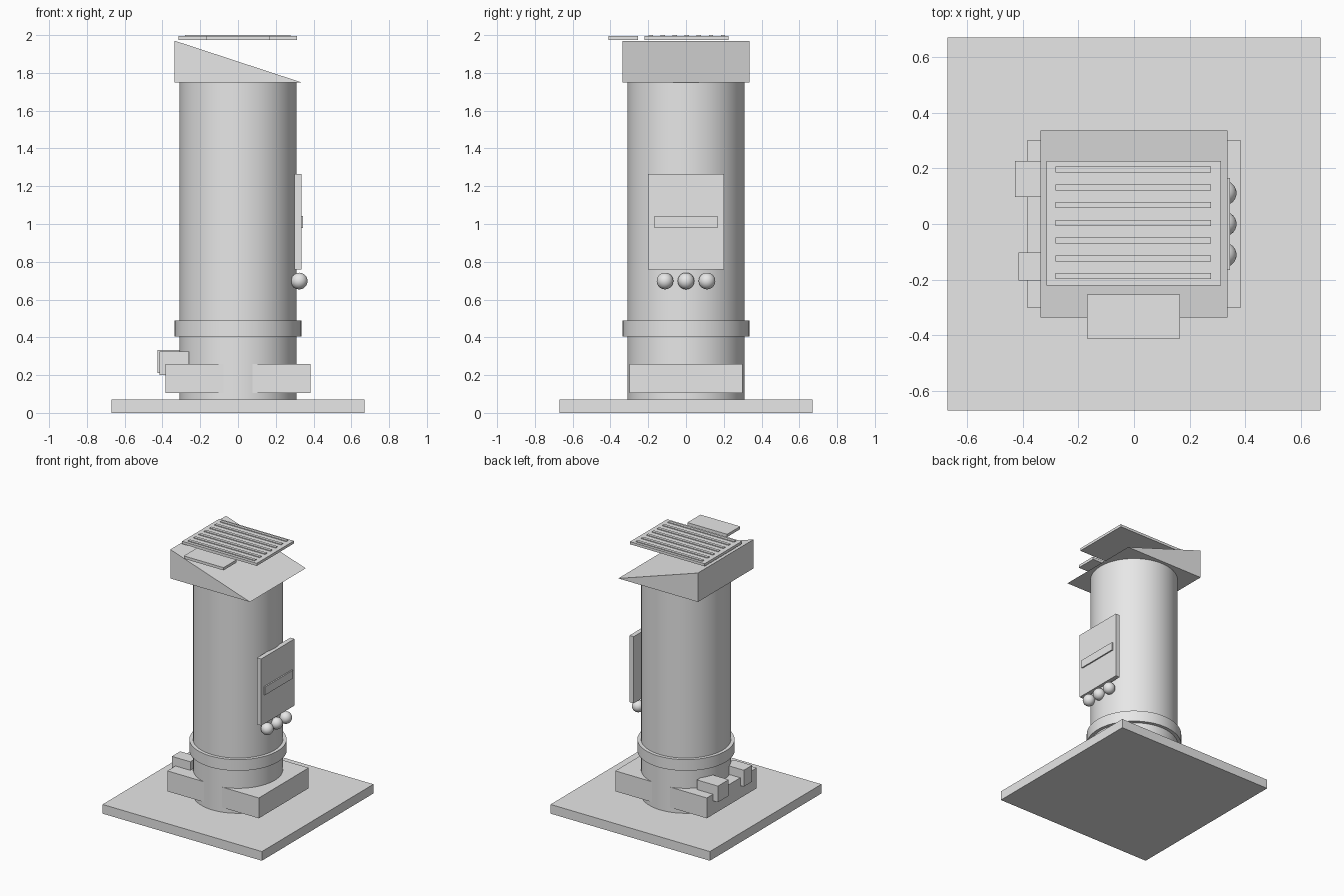
import bpy
import bmesh

default_cube = bpy.data.objects.get("Cube")
if default_cube:
    bpy.data.objects.remove(default_cube, do_unlink=True)

GREY = (0.8, 0.8, 0.8, 1.0)
grey = bpy.data.materials.new("plain grey")
grey.use_nodes = True
grey.diffuse_color = GREY
grey.node_tree.nodes["Principled BSDF"].inputs["Base Color"].default_value = GREY


def finish(obj, name):
    obj.name = name
    obj.data.name = name
    obj.data.materials.append(grey)
    return obj


def box(name, x, y, z):
    """Box from (min, max) pairs on each axis."""
    spans = (x, y, z)
    bpy.ops.mesh.primitive_cube_add(size=1)
    obj = finish(bpy.context.object, name)
    for v in obj.data.vertices:
        v.co = [s[0] if c < 0 else s[1] for c, s in zip(v.co, spans)]
    return obj


def cylinder(name, radius, z):
    bpy.ops.mesh.primitive_cylinder_add(
        vertices=64, radius=radius, depth=z[1] - z[0], location=(0, 0, sum(z) / 2))
    bpy.ops.object.shade_smooth_by_angle()
    return finish(bpy.context.object, name)


# Ground plate, column and foot
box("base_plate", (-0.67, 0.67), (-0.67, 0.67), (0, 0.07))
cylinder("column", 0.31, (0.07, 1.75))
cylinder("collar", 0.335, (0.405, 0.49))
box("foot_block", (-0.385, 0.385), (-0.3, 0.3), (0.105, 0.26))

# Small boxes on the right side of the foot
box("back_foot_box", (-0.427, -0.25), (0.097, 0.226), (0.21, 0.333))
box("front_foot_box", (-0.415, -0.26), (-0.202, -0.102), (0.2, 0.325))

# Sloping cap: a box whose left top edge is lowered and merged
cap = box("sloping_cap", (-0.335, 0.335), (-0.335, 0.335), (1.75, 1.97))
bm = bmesh.new()
bm.from_mesh(cap.data)
for v in bm.verts:
    if v.co.x > 0:
        v.co.z = 1.75
bmesh.ops.remove_doubles(bm, verts=bm.verts, dist=0.001)
bm.to_mesh(cap.data)
bm.free()

# Flat roof panel with ribs, and the tab in front of it
box("roof_panel", (-0.315, 0.312), (-0.22, 0.226), (1.974, 1.994))
for i in range(7):
    y = -0.187 + i * 0.0637
    box(f"roof_rib_{i + 1}", (-0.281, 0.277), (y - 0.011, y + 0.011), (1.99, 2.0))
box("roof_tab", (-0.168, 0.166), (-0.411, -0.254), (1.974, 1.995))

# Side hatch with handle bar and knobs
box("hatch", (0.3, 0.335), (-0.2, 0.2), (0.758, 1.265))
box("hatch_bar", (0.325, 0.345), (-0.166, 0.166), (0.98, 1.042))
for i in range(3):
    bpy.ops.mesh.primitive_uv_sphere_add(
        segments=32, ring_count=16, radius=0.044, location=(0.324, (i - 1) * 0.111, 0.698))
    bpy.ops.object.shade_smooth()
    finish(bpy.context.object, f"knob_{i + 1}")
